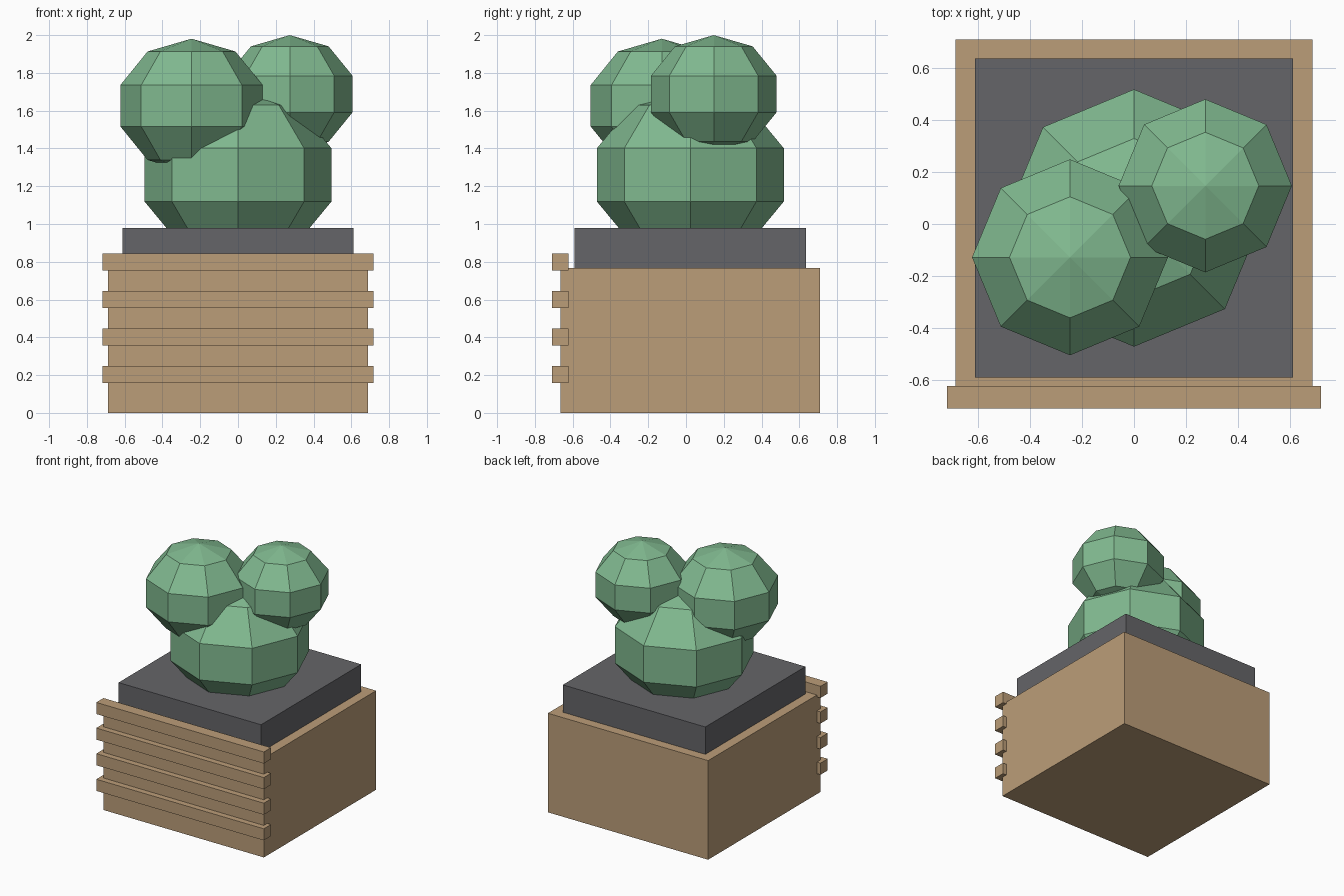
import bpy

if "Cube" in bpy.data.objects:
    bpy.data.objects.remove(bpy.data.objects["Cube"])


def material(name, rgb):
    m = bpy.data.materials.new(name)
    m.diffuse_color = (*rgb, 1)
    m.use_nodes = True
    m.node_tree.nodes["Principled BSDF"].inputs["Base Color"].default_value = m.diffuse_color
    return m


wood = material("wood", (0.50, 0.34, 0.19))
dark = material("dark_soil", (0.13, 0.13, 0.14))
green = material("leaf_green", (0.22, 0.49, 0.28))


def finish(name, scale, mat):
    ob = bpy.context.object
    ob.name = name
    ob.scale = scale
    ob.data.materials.append(mat)
    bpy.ops.object.transform_apply(location=False, rotation=False, scale=True)


def box(name, lo, hi, mat):
    centre = [(a + b) / 2 for a, b in zip(lo, hi)]
    bpy.ops.mesh.primitive_cube_add(size=1, location=centre)
    finish(name, [b - a for a, b in zip(lo, hi)], mat)


def foliage(name, centre, radius, half_height):
    bpy.ops.mesh.primitive_uv_sphere_add(segments=8, ring_count=5, radius=1, location=centre)
    finish(name, (radius, radius, half_height), green)


# Planter crate and soil block
box("planter_box", (-0.687, -0.664, 0), (0.687, 0.71, 0.768), wood)
box("soil", (-0.611, -0.59, 0.70), (0.611, 0.636, 0.98), dark)

# Four slats across the front
for i in range(4):
    z = 0.203 + i * 0.1985
    box(f"front_slat_{i + 1}", (-0.718, -0.71, z - 0.045), (0.718, -0.622, z + 0.045), wood)

# Three low-poly foliage balls
foliage("bush_base", (0, 0.023, 1.26), 0.52, 0.457)
foliage("bush_left", (-0.246, -0.128, 1.626), 0.396, 0.355)
foliage("bush_right", (0.274, 0.147, 1.688), 0.35, 0.312)
